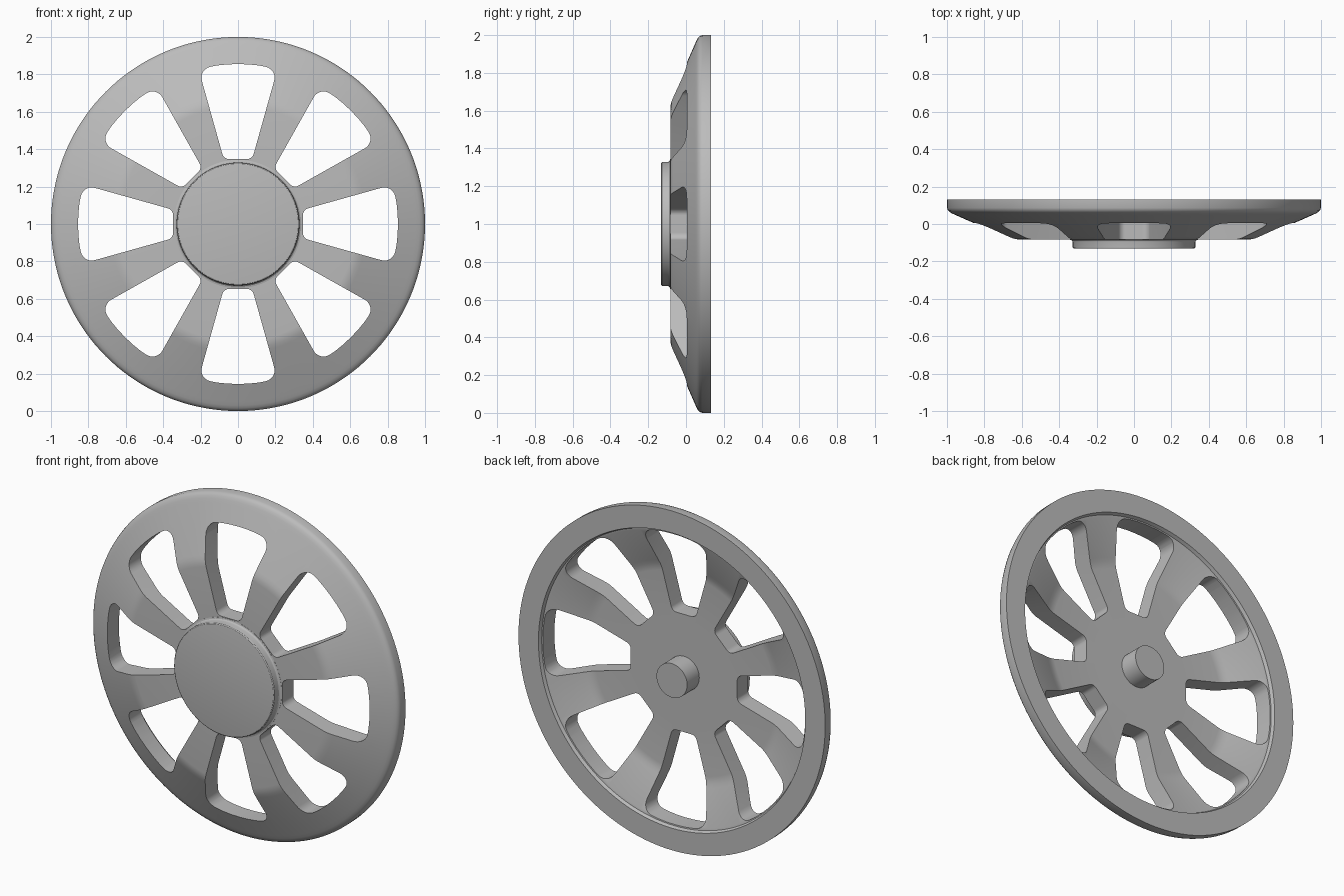
import bpy, bmesh, math
from mathutils import Vector

if "Cube" in bpy.data.objects:
    bpy.data.objects.remove(bpy.data.objects["Cube"])

SEG = 144
grey = bpy.data.materials.new("plain grey")
grey.diffuse_color = (0.5, 0.5, 0.5, 1)
grey.use_nodes = True
grey.node_tree.nodes["Principled BSDF"].inputs["Base Color"].default_value = grey.diffuse_color


def make_object(name, bm):
    bmesh.ops.recalc_face_normals(bm, faces=bm.faces)
    mesh = bpy.data.meshes.new(name)
    bm.to_mesh(mesh)
    bm.free()
    mesh.materials.append(grey)
    obj = bpy.data.objects.new(name, mesh)
    bpy.context.collection.objects.link(obj)
    return obj


def lathe(name, profile, seg=SEG):
    """Spin (radius, y) points about the wheel axis; ends on the axis."""
    bm = bmesh.new()
    rings = []
    for r, y in profile:
        if r == 0:
            rings.append([bm.verts.new((0, y, 1))] * seg)
        else:
            rings.append([bm.verts.new((r * math.cos(2 * math.pi * i / seg), y,
                                        1 + r * math.sin(2 * math.pi * i / seg)))
                          for i in range(seg)])
    for a, b in zip(rings, rings[1:]):
        for i in range(seg):
            j = (i + 1) % seg
            bm.faces.new(list(dict.fromkeys((a[i], a[j], b[j], b[i]))))
    return make_object(name, bm)


def rounded(corners, steps=7):
    """Round each (x, z, radius) corner of a closed outline."""
    out = []
    n = len(corners)
    for i, (x, z, rad) in enumerate(corners):
        p = Vector((x, z))
        if rad == 0:
            out.append(p)
            continue
        d0 = (Vector(corners[i - 1][:2]) - p).normalized()
        d1 = (Vector(corners[(i + 1) % n][:2]) - p).normalized()
        half = d0.angle(d1) / 2
        centre = p + (d0 + d1).normalized() * rad / math.sin(half)
        a = p + d0 * rad / math.tan(half) - centre
        b = p + d1 * rad / math.tan(half) - centre
        for k in range(steps + 1):
            t = k / steps
            ang = math.pi - 2 * half
            v = (a * math.sin((1 - t) * ang) + b * math.sin(t * ang)) / math.sin(ang)
            out.append(centre + v)
    return out


def smooth(obj):
    bpy.ops.object.select_all(action='DESELECT')
    obj.select_set(True)
    bpy.context.view_layer.objects.active = obj
    bpy.ops.object.shade_smooth_by_angle(angle=math.radians(25))


# Dished disc: flat hub, conical spokes and thick rim in one section
disc = lathe("wheel_disc", [
    (0, -0.083), (0.30, -0.083), (0.63, -0.083), (0.65, -0.081), (0.67, -0.076),
    (0.69, -0.068), (0.95, 0.046), (0.97, 0.055), (0.985, 0.063), (0.995, 0.073),
    (1.0, 0.086), (1.0, 0.132), (0.87, 0.132), (0.862, 0.113), (0.85, 0.111),
    (0.65, 0.033), (0.63, 0.026), (0.61, 0.021), (0.59, 0.019), (0.30, 0.019),
    (0, 0.019)])

# Eight rounded slots cut between the spokes
slot = rounded([(-0.076, 0.347, 0.037), (0.076, 0.347, 0.037), (0.211, 0.829, 0.06),
                (0.11, 0.848, 0), (0.055, 0.8535, 0), (0, 0.855, 0),
                (-0.055, 0.8535, 0), (-0.11, 0.848, 0), (-0.211, 0.829, 0.06)])
bm = bmesh.new()
for k in range(8):
    c, s = math.cos(k * math.pi / 4), math.sin(k * math.pi / 4)
    loops = [[bm.verts.new((p.x * c - p.y * s, y, 1 + p.x * s + p.y * c)) for p in slot]
             for y in (-0.3, 0.3)]
    bm.faces.new(loops[0])
    bm.faces.new(loops[1][::-1])
    for i in range(len(slot)):
        j = (i + 1) % len(slot)
        bm.faces.new((loops[0][i], loops[1][i], loops[1][j], loops[0][j]))
cutter = make_object("slot_cutter", bm)
cutter.hide_render = True

mod = disc.modifiers.new("slots", 'BOOLEAN')
mod.operation = 'DIFFERENCE'
mod.solver = 'EXACT'
mod.object = cutter
bpy.context.view_layer.objects.active = disc
bpy.ops.object.modifier_apply(modifier=mod.name)
bpy.data.objects.remove(cutter)

# Front hub cap with a small flared foot
cap = lathe("hub_cap", [
    (0, -0.132), (0.318, -0.132), (0.323, -0.131), (0.327, -0.127), (0.328, -0.122),
    (0.328, -0.098), (0.330, -0.091), (0.335, -0.086), (0.343, -0.084),
    (0.343, -0.07), (0, -0.07)])

# Axle stub behind the hub
axle = lathe("axle_stub", [(0, 0.0), (0.1, 0.0), (0.1, 0.132), (0, 0.132)], 48)

for part in (disc, cap, axle):
    smooth(part)
